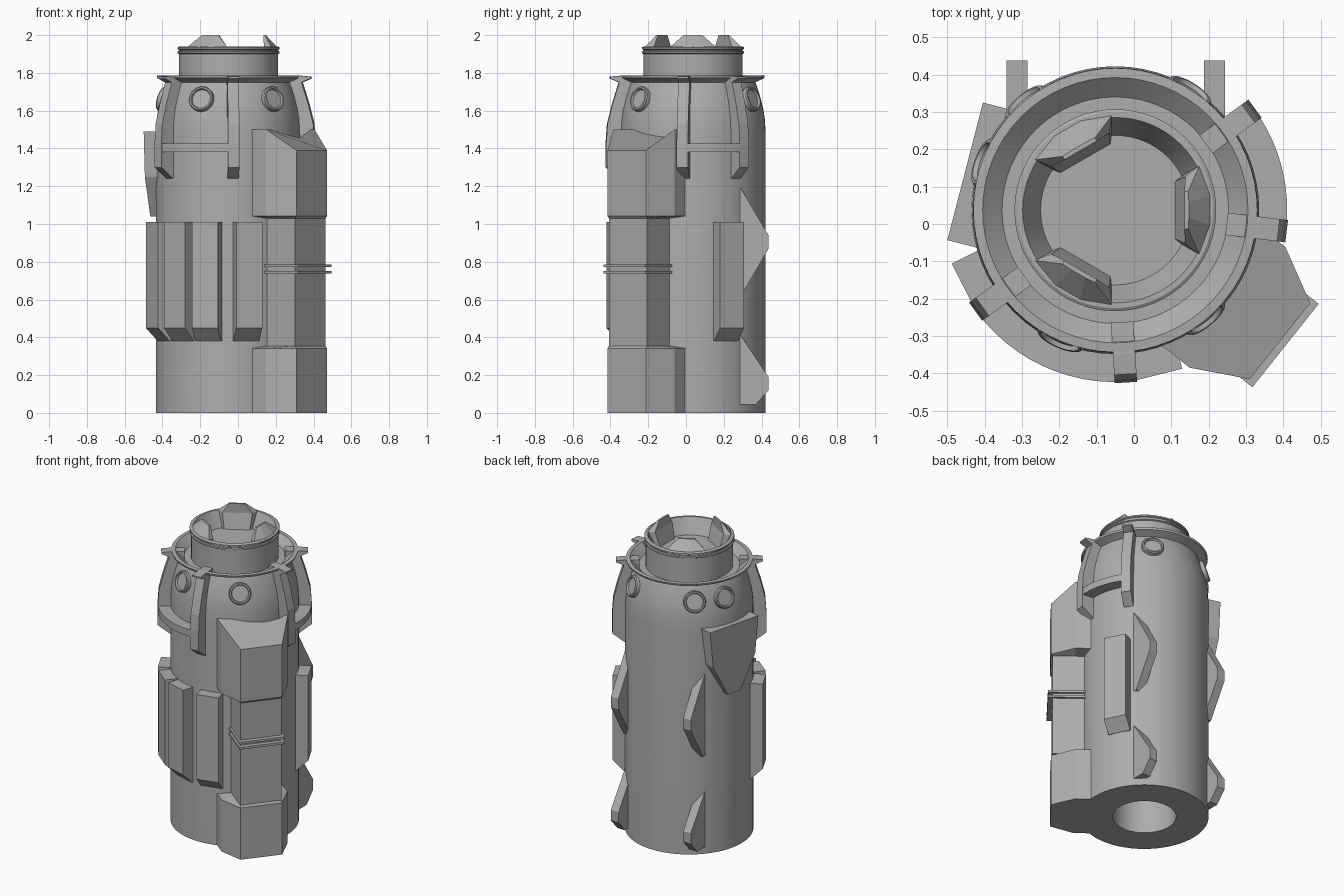
import bpy, bmesh, math
from mathutils import Matrix, Vector

cube = bpy.data.objects.get("Cube")
if cube:
    bpy.data.objects.remove(cube, do_unlink=True)

AXIS = Vector((-0.05, 0.037, 0))   # centre line of the canister

metal = bpy.data.materials.new("grey_metal")
metal.use_nodes = True
metal.diffuse_color = (0.42, 0.42, 0.42, 1)
metal.node_tree.nodes["Principled BSDF"].inputs["Base Color"].default_value = (0.42, 0.42, 0.42, 1)


def radial(angle):
    """Frame at the axis: x points outward, y sideways, z up."""
    return Matrix.Translation(AXIS) @ Matrix.Rotation(math.radians(angle), 4, 'Z')


def finish(name, bm, matrix, smooth=False):
    bmesh.ops.transform(bm, matrix=matrix, verts=bm.verts)
    bmesh.ops.recalc_face_normals(bm, faces=bm.faces)
    mesh = bpy.data.meshes.new(name)
    bm.to_mesh(mesh)
    bm.free()
    mesh.materials.append(metal)
    obj = bpy.data.objects.new(name, mesh)
    bpy.context.collection.objects.link(obj)
    if smooth:
        bpy.ops.object.select_all(action='DESELECT')
        obj.select_set(True)
        bpy.context.view_layer.objects.active = obj
        bpy.ops.object.shade_smooth_by_angle(angle=math.radians(30))
    return obj


def loft(name, loops, matrix):
    """Solid through several loops of equal length, capped at both ends."""
    bm = bmesh.new()
    rings = [[bm.verts.new(p) for p in loop] for loop in loops]
    n = len(rings[0])
    for a, b in zip(rings, rings[1:]):
        for i in range(n):
            j = (i + 1) % n
            bm.faces.new((a[i], a[j], b[j], b[i]))
    bm.faces.new(rings[0][::-1])
    bm.faces.new(rings[-1])
    return finish(name, bm, matrix)


def slab(name, profile, width, matrix):
    """Outward/height profile given a sideways thickness."""
    return loft(name, [[(u, s * width / 2, z) for u, z in profile] for s in (-1, 1)], matrix)


def lathe(name, profile, matrix, steps=64):
    """Profile of radius and height spun around local z."""
    bm = bmesh.new()
    verts = [bm.verts.new((r, 0, z)) for r, z in profile]
    edges = [bm.edges.new(pair) for pair in zip(verts, verts[1:])]
    bmesh.ops.spin(bm, geom=verts + edges, angle=math.tau, steps=steps,
                   axis=(0, 0, 1), cent=(0, 0, 0))
    bmesh.ops.remove_doubles(bm, verts=bm.verts, dist=0.0005)
    return finish(name, bm, matrix, True)


# Main shell: hollow base, straight wall, dome, flange and recess
lathe("body_shell", [
    (0, 0.6), (0.19, 0.6), (0.19, 0), (0.385, 0), (0.385, 1.47), (0.381, 1.55),
    (0.372, 1.61), (0.357, 1.67), (0.338, 1.73), (0.33, 1.75), (0.376, 1.772),
    (0.38, 1.785), (0.355, 1.787), (0.303, 1.74), (0, 1.74)], radial(0))

# Neck with two rim ridges and a shallow funnel
lathe("neck", [
    (0, 1.72), (0.262, 1.72), (0.262, 1.9), (0.27, 1.904), (0.27, 1.913), (0.263, 1.917),
    (0.263, 1.922), (0.27, 1.926), (0.27, 1.935), (0.262, 1.94), (0.248, 1.94),
    (0.2, 1.84), (0, 1.84)], radial(0))

# Three crown prongs on the rim
outer = [(0.225, -0.12), (0.255, -0.04), (0.255, 0.04), (0.225, 0.12)]
tip = [(0.195, -0.05), (0.197, -0.02), (0.197, 0.02), (0.195, 0.05), (0.185, 0.05), (0.185, -0.05)]
base = outer + [(0.187, 0.09), (0.187, -0.09)]
for k in range(3):
    loft(f"crown_prong_{k + 1}",
         [[(u * 0.85, v * 0.85, 1.835) for u, v in base],
          [(u, v, 1.938) for u, v in base],
          [(u, v, 2.0) for u, v in tip]], radial(120 * k))

# Curved struts running down the dome
strut = [(0.3, 1.785), (0.386, 1.785), (0.44, 1.78), (0.44, 1.77), (0.393, 1.75), (0.43, 1.63),
         (0.455, 1.53), (0.462, 1.43), (0.462, 1.3), (0.385, 1.24), (0.3, 1.24)]
for k, angle in enumerate((36, -7, -86.5, 216)):
    slab(f"strut_{k + 1}", strut, 0.06, radial(angle))

# Curved bands linking the struts
for name, start, end in (("right_band", -7, 36), ("front_band", 216, 273.5)):
    loops = []
    for i in range(13):
        a = math.radians(start + (end - start) * i / 12)
        loops.append([(r * math.cos(a), r * math.sin(a), z)
                      for r, z in ((0.36, 1.38), (0.46, 1.38), (0.46, 1.425), (0.36, 1.425))])
    loft(name, loops, radial(0))

# Round ports set into the dome
port = [(0, -0.04), (0.067, -0.04), (0.067, 0.014), (0.062, 0.02), (0.054, 0.02),
        (0.05, 0.008), (0, 0.008)]
for k, angle in enumerate((247, -50, 58, 130, 160)):
    place = radial(angle) @ Matrix.Translation((0.362, 0, 1.66)) @ Matrix.Rotation(math.radians(73), 4, 'Y')
    lathe(f"port_{k + 1}", port, place, 32)

# Raised panels around the waist
panel = [(0.34, 0.38), (0.385, 0.38), (0.455, 0.45), (0.455, 1.01), (0.34, 1.01)]
for k, angle in enumerate((207, 231, 254, 284, 27)):
    slab(f"panel_{k + 1}", panel, 0.142, radial(angle))

# Side housing: wide foot and head joined by a narrower column
side = radial(-38.5)
wide = [(0.2, -0.206), (0.418, -0.206), (0.563, -0.13), (0.563, 0.13), (0.418, 0.206), (0.2, 0.206)]
slim = [(0.2, -0.13), (0.418, -0.13), (0.553, -0.129), (0.553, 0.129), (0.418, 0.13), (0.2, 0.13)]


def level(points, z):
    return [(u, v, z) for u, v in points]


loft("housing_foot", [level(wide, 0), level(wide, 0.342), level(slim, 0.355)], side)
loft("housing_column", [level(slim, 0.3), level(slim, 1.1)], side)
loft("housing_head", [level(slim, 1.03), level(wide, 1.042),
                      [(u, v, 1.39 if u > 0.5 else 1.5) for u, v in wide]], side)
for k, z in enumerate((0.738, 0.772)):
    slab(f"housing_ring_{k + 1}", [(0.25, z), (0.582, z), (0.582, z + 0.014), (0.25, z + 0.014)], 0.285, side)

# Tapered shield plate on the upper left side
shield = [(-0.19, 1.49), (0.19, 1.49), (0.165, 1.25), (0.05, 1.04), (-0.05, 1.04), (-0.165, 1.25)]
loft("shield_plate", [[(u, v, z) for v, z in shield] for u in (0.33, 0.415)], radial(165.5))

# Two columns of fins on the back
upper_fin = [(0.2, 1.19), (0.29, 1.19), (0.437, 0.94), (0.437, 0.87), (0.31, 0.65), (0.2, 0.65)]
lower_fin = [(0.2, 0.41), (0.29, 0.41), (0.437, 0.19), (0.437, 0.12), (0.37, 0.045), (0.2, 0.045)]
for label, x in (("right", -0.313), ("left", 0.215)):
    place = Matrix.Translation((x, 0, 0)) @ Matrix.Rotation(math.radians(90), 4, 'Z')
    slab(f"{label}_upper_fin", upper_fin, 0.056, place)
    slab(f"{label}_lower_fin", lower_fin, 0.056, place)
